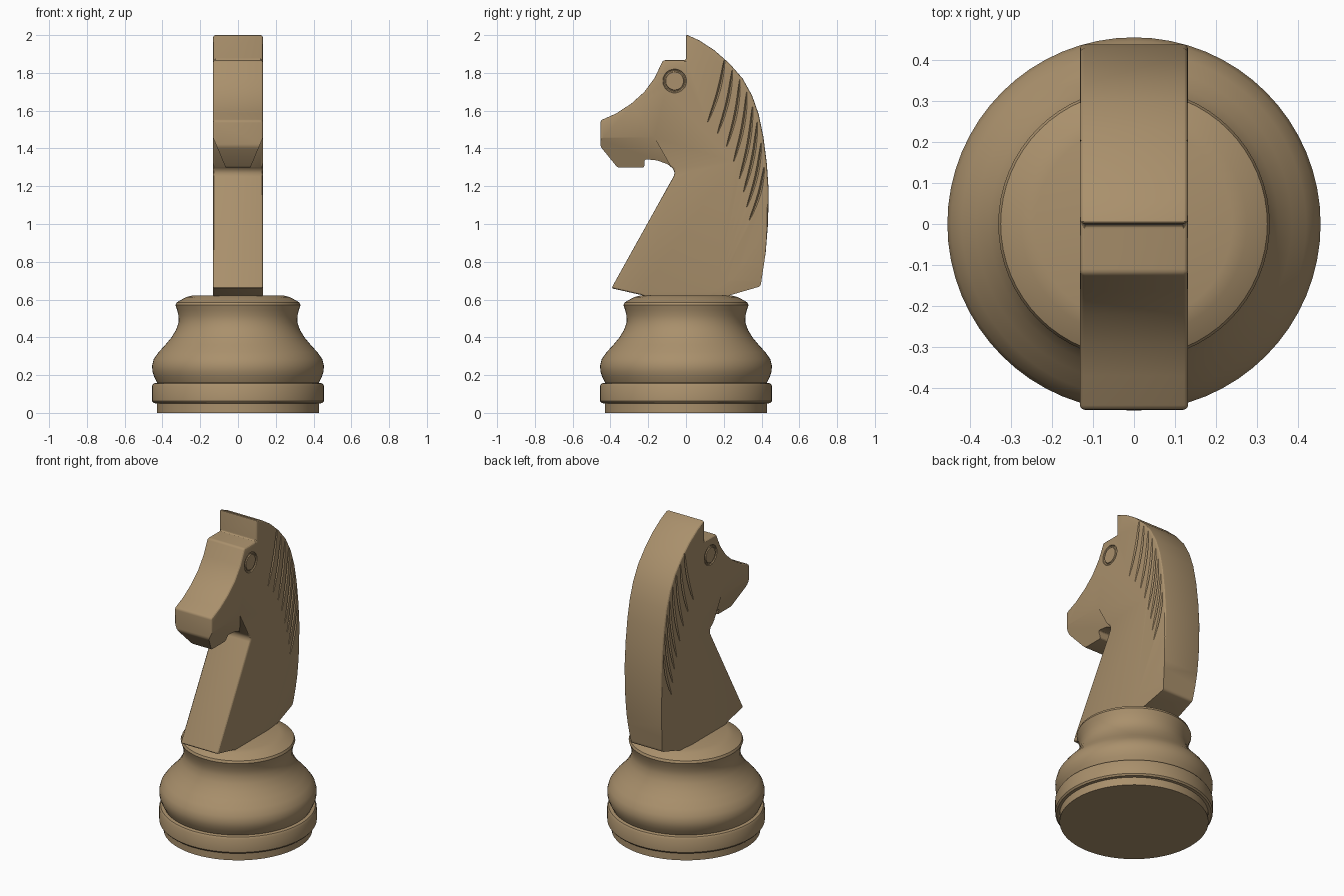
import bpy, bmesh, math
from mathutils import Vector

if "Cube" in bpy.data.objects:
    bpy.data.objects.remove(bpy.data.objects["Cube"])

wood = bpy.data.materials.new("wood")
wood.diffuse_color = (0.40, 0.28, 0.15, 1)
wood.use_nodes = True
wood.node_tree.nodes["Principled BSDF"].inputs["Base Color"].default_value = wood.diffuse_color


def to_object(name, bm):
    bmesh.ops.recalc_face_normals(bm, faces=bm.faces)
    me = bpy.data.meshes.new(name)
    bm.to_mesh(me)
    bm.free()
    ob = bpy.data.objects.new(name, me)
    bpy.context.collection.objects.link(ob)
    return ob


def loft(bm, sections):
    """Closed skin through cross-sections with equal point counts."""
    rings = [[bm.verts.new(p) for p in s] for s in sections]
    n = len(rings[0])
    for a, b in zip(rings, rings[1:]):
        for i in range(n):
            j = (i + 1) % n
            bm.faces.new((a[i], a[j], b[j], b[i]))
    bm.faces.new(rings[0][::-1])
    bm.faces.new(rings[-1])


def smooth(ob, angle):
    bpy.ops.object.select_all(action='DESELECT')
    ob.select_set(True)
    bpy.context.view_layer.objects.active = ob
    bpy.ops.object.shade_smooth_by_angle(angle=math.radians(angle))
    ob.data.materials.append(wood)


# Turned base
rz = [(0.43, 0), (0.43, 0.05), (0.447, 0.052), (0.455, 0.062), (0.455, 0.143),
      (0.447, 0.156), (0.428, 0.16), (0.443, 0.19), (0.453, 0.22), (0.455, 0.25),
      (0.446, 0.285), (0.42, 0.322), (0.385, 0.36), (0.352, 0.40), (0.328, 0.44),
      (0.314, 0.48), (0.315, 0.515), (0.322, 0.545), (0.331, 0.57), (0.325, 0.585),
      (0.275, 0.613), (0.24, 0.622)]
bm = bmesh.new()
N = 64
loft(bm, [[(r * math.cos(2 * math.pi * i / N), r * math.sin(2 * math.pi * i / N), z)
           for i in range(N)] for r, z in rz])
smooth(to_object("turned_base", bm), 35)

# Head and neck: side profile (y, z) extruded across x
W = 0.132
side = [(-0.24, 0.625), (-0.395, 0.66), (-0.06, 1.262), (-0.065, 1.29), (-0.10, 1.318),
        (-0.155, 1.337), (-0.22, 1.343), (-0.22, 1.298), (-0.362, 1.298), (-0.453, 1.41),
        (-0.453, 1.548), (-0.37, 1.585), (-0.29, 1.637), (-0.22, 1.70), (-0.165, 1.775),
        (-0.122, 1.867), (0, 1.867), (0, 2.004), (0.07, 1.972), (0.15, 1.92),
        (0.23, 1.85), (0.30, 1.77), (0.35, 1.68), (0.385, 1.58), (0.41, 1.46),
        (0.428, 1.32), (0.438, 1.17), (0.434, 1.0), (0.422, 0.85), (0.395, 0.67),
        (0.24, 0.625), (0.2, 0.61), (-0.2, 0.61)]
bm = bmesh.new()
loft(bm, [[(x, y, z) for y, z in side] for x in (-W, W)])
head = to_object("horse_head", bm)
bev = head.modifiers.new("bevel", 'BEVEL')
bev.width, bev.segments = 0.012, 3
bev.limit_method, bev.angle_limit = 'ANGLE', math.radians(38)
bev.use_clamp_overlap = False

cutters = []
for s in (-1, 1):
    # Tapered chin
    bm = bmesh.new()
    loft(bm, [[(s * 0.134, y0, 1.462), (s * 0.06, y1, 1.285), (s * 0.25, y1, 1.285),
               (s * 0.25, y0, 1.462)] for y0, y1 in ((-0.6, -0.6), (-0.17, -0.07))])
    cutters.append(to_object("chin_cutter", bm))

    # Curved thinning of the lower nape
    edge = [((0.06, 0.58), (0.45, 0.56)), ((0.15, 0.645), (0.46, 0.62)),
            ((0.23, 0.70), (0.46, 0.70)), ((0.295, 0.78), (0.47, 0.77)),
            ((0.345, 0.87), (0.47, 0.85)), ((0.39, 0.98), (0.48, 0.95)),
            ((0.42, 1.09), (0.49, 1.08)), ((0.445, 1.22), (0.50, 1.22))]
    bm = bmesh.new()
    loft(bm, [[(s * 0.1325, b[0], b[1]), (s * (0.1325 - 0.12 * (o[0] - b[0])), o[0], o[1]),
               (s * 0.25, o[0], o[1]), (s * 0.25, b[0], b[1])] for b, o in edge])
    cutters.append(to_object("nape_cutter", bm))

    # Mane grooves: tapered slivers on gentle arcs
    bm = bmesh.new()
    strands = [(0.205, 1.88, 0.115, 1.54), (0.245, 1.815, 0.167, 1.48),
               (0.285, 1.765, 0.215, 1.41), (0.322, 1.70, 0.252, 1.33),
               (0.352, 1.62, 0.283, 1.24), (0.377, 1.54, 0.305, 1.17),
               (0.398, 1.43, 0.322, 1.09), (0.413, 1.30, 0.335, 1.02)]
    for y0, z0, y1, z1 in strands:
        secs = []
        for k in range(9):
            t = k / 8
            y = y0 + (y1 - y0) * t + 0.014 * math.sin(math.pi * t)
            z = z0 + (z1 - z0) * t
            r = 0.002 + 0.009 * math.sin(math.pi * t) ** 0.6
            secs.append([(s * (W + r), y, z), (s * W, y + r * 0.8, z),
                         (s * (W - r), y, z), (s * W, y - r * 0.8, z)])
        loft(bm, secs)
    cutters.append(to_object("mane_cutter", bm))

    # Eye ring groove
    bpy.ops.mesh.primitive_torus_add(location=(s * W, -0.06, 1.757), rotation=(0, math.pi / 2, 0),
                                     major_radius=0.055, minor_radius=0.008,
                                     major_segments=40, minor_segments=8)
    bpy.context.object.name = "eye_cutter"
    cutters.append(bpy.context.object)

# Carve the head, then clear the cutters
for c in cutters:
    c.hide_render = True
    m = head.modifiers.new(c.name, 'BOOLEAN')
    m.object, m.operation, m.solver = c, 'DIFFERENCE', 'EXACT'
bpy.ops.object.select_all(action='DESELECT')
head.select_set(True)
bpy.context.view_layer.objects.active = head
for m in list(head.modifiers):
    bpy.ops.object.modifier_apply(modifier=m.name)
for c in cutters:
    bpy.data.objects.remove(c)
smooth(head, 25)
